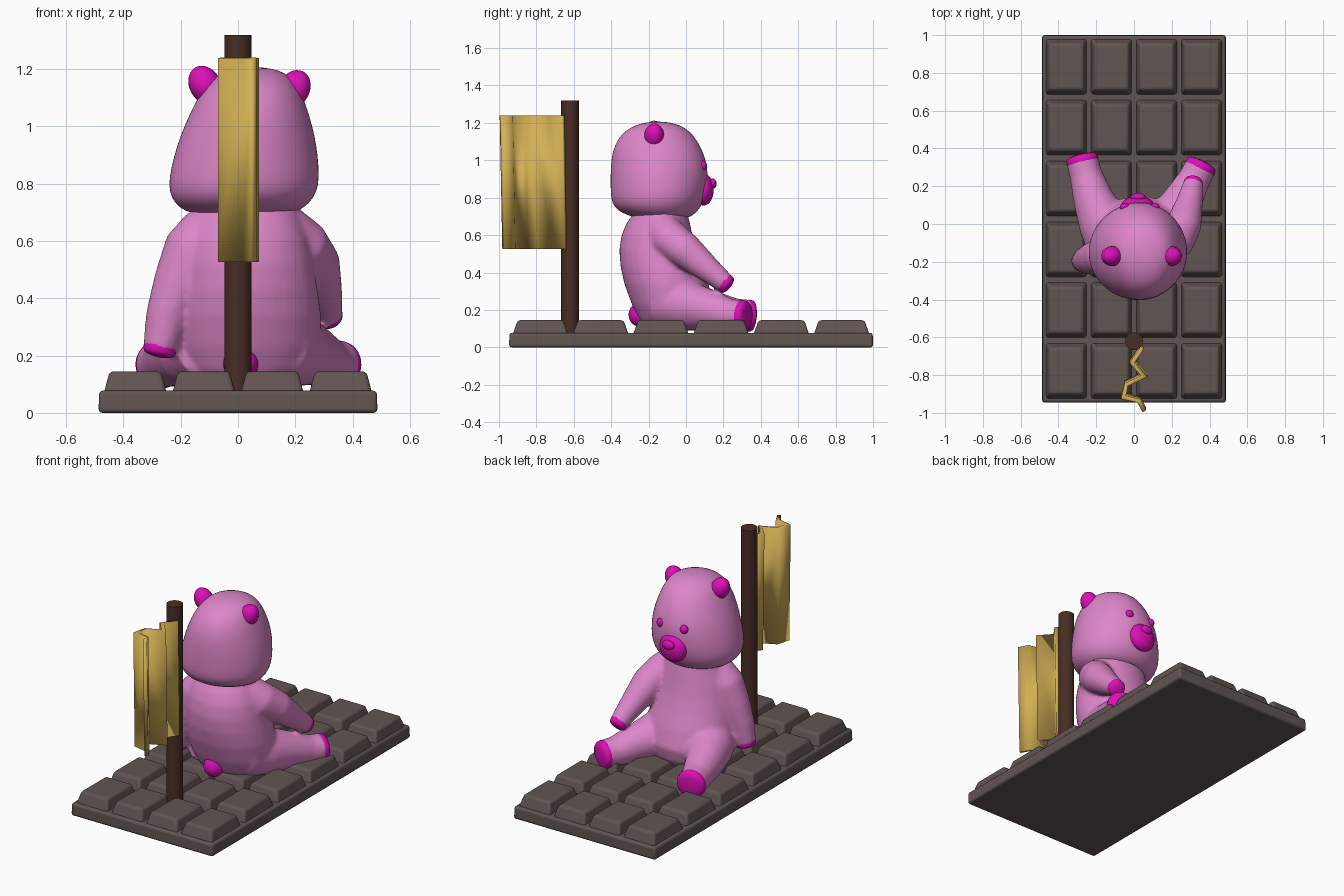
import bpy, bmesh, math
from mathutils import Vector, Matrix, Quaternion

if "Cube" in bpy.data.objects:
    bpy.data.objects.remove(bpy.data.objects["Cube"])


def material(name, rgb):
    m = bpy.data.materials.new(name)
    m.diffuse_color = (*rgb, 1)
    m.use_nodes = True
    m.node_tree.nodes["Principled BSDF"].inputs["Base Color"].default_value = m.diffuse_color
    return m


PINK = material("pink", (0.72, 0.24, 0.58))
MAGENTA = material("magenta", (0.72, 0.005, 0.48))
CHOC = material("chocolate", (0.12, 0.09, 0.085))
WOOD = material("dark_wood", (0.065, 0.026, 0.018))
GOLD = material("gold", (0.65, 0.43, 0.09))


def finish(bm, name, mat, angle=60):
    bmesh.ops.recalc_face_normals(bm, faces=bm.faces)
    me = bpy.data.meshes.new(name)
    bm.to_mesh(me)
    bm.free()
    ob = bpy.data.objects.new(name, me)
    bpy.context.collection.objects.link(ob)
    me.materials.append(mat)
    bpy.ops.object.select_all(action='DESELECT')
    ob.select_set(True)
    bpy.context.view_layer.objects.active = ob
    bpy.ops.object.shade_smooth_by_angle(angle=math.radians(angle))
    return ob


def loft(bm, rings, upright=False, n=32):
    """Closed tube through (centre, radius_u, radius_v) rings."""
    pts = [Vector(r[0]) for r in rings]
    loops = []
    for i, (_, a, b) in enumerate(rings):
        t = pts[min(i + 1, len(pts) - 1)] - pts[max(i - 1, 0)]
        q = Quaternion() if upright else t.to_track_quat('Z', 'Y')
        loops.append([bm.verts.new(pts[i] + q @ Vector((a * math.cos(k * math.tau / n),
                      b * math.sin(k * math.tau / n), 0))) for k in range(n)])
    for p, q in zip(loops, loops[1:]):
        for k in range(n):
            bm.faces.new((p[k], p[(k + 1) % n], q[(k + 1) % n], q[k]))
    bm.faces.new(loops[0][::-1])
    bm.faces.new(loops[-1])


def ball(name, centre, radii, mat, roll=0):
    bm = bmesh.new()
    bmesh.ops.create_uvsphere(bm, u_segments=24, v_segments=14, radius=1,
        matrix=Matrix.Translation(centre) @ Matrix.Rotation(roll, 4, 'Y') @ Matrix.Diagonal((*radii, 1)))
    return finish(bm, name, mat)


def frustum(bm, cx, cy, z0, z1, h0, h1):
    """Box tapering from half-size h0 at z0 to h1 at z1."""
    g = bmesh.ops.create_cube(bm, size=2)
    for v in g['verts']:
        h, z = (h1, z1) if v.co.z > 0 else (h0, z0)
        v.co = (cx + v.co.x * h[0], cy + v.co.y * h[1], z)


# Segmented bar: slab with 4 x 6 tapered blocks
bm = bmesh.new()
frustum(bm, 0, 0.027, 0, 0.078, (0.487, 0.973), (0.485, 0.971))
for i in range(4):
    for j in range(6):
        frustum(bm, (i - 1.5) * 0.239, (j - 2.5) * 0.322 + 0.027, 0.06, 0.145,
                (0.112, 0.152), (0.09, 0.122))
bar = finish(bm, "bar_base", CHOC, 40)
bev = bar.modifiers.new("bevel", 'BEVEL')
bev.width, bev.segments = 0.014, 3

# Pole
bm = bmesh.new()
bmesh.ops.create_cone(bm, cap_ends=True, segments=32, radius1=0.047, radius2=0.047,
                      depth=1.25, matrix=Matrix.Translation((0, -0.62, 0.695)))
finish(bm, "pole", WOOD, 40)

# Folded foil flag
bm = bmesh.new()
zig = [(0.045, -0.65), (-0.01, -0.728), (0.055, -0.80), (-0.04, -0.845),
       (-0.057, -0.912), (0.025, -0.93), (0.055, -0.985)]
cols = [(bm.verts.new((x, y + 0.008, 0.527)), bm.verts.new((x, y - 0.006, 1.24))) for x, y in zig]
for p, q in zip(cols, cols[1:]):
    bm.faces.new((p[0], q[0], q[1], p[1]))
flag = finish(bm, "flag", GOLD, 20)
sol = flag.modifiers.new("thickness", 'SOLIDIFY')
sol.thickness, sol.offset, sol.use_even_offset = 0.022, 0, True

# Limb paths: (centre, radius)
LIMBS = {
    "left_arm": [((-0.10, -0.16, 0.65), 0.09), ((-0.155, -0.17, 0.57), 0.105), ((-0.205, -0.18, 0.45), 0.092),
                 ((-0.25, -0.19, 0.33), 0.074), ((-0.275, -0.195, 0.215), 0.058)],
    "right_arm": [((0.15, -0.14, 0.65), 0.09), ((0.215, -0.09, 0.58), 0.105), ((0.265, 0.0, 0.515), 0.094),
                  ((0.295, 0.12, 0.415), 0.07), ((0.315, 0.22, 0.335), 0.052)],
    "left_leg": [((-0.09, -0.12, 0.25), 0.15), ((-0.16, 0.0, 0.225), 0.135), ((-0.215, 0.13, 0.20), 0.108),
                 ((-0.255, 0.26, 0.175), 0.087), ((-0.277, 0.35, 0.168), 0.085)],
    "right_leg": [((0.12, -0.12, 0.25), 0.15), ((0.19, 0.0, 0.225), 0.135), ((0.26, 0.13, 0.20), 0.105),
                  ((0.32, 0.24, 0.172), 0.085), ((0.358, 0.315, 0.168), 0.083)],
}

# Body: torso and limbs fused
bm = bmesh.new()
torso = [(0.09, -0.20, 0.08, 0.16), (0.15, -0.25, 0.13, 0.23), (0.23, -0.29, 0.15, 0.26),
         (0.34, -0.33, 0.12, 0.262), (0.43, -0.35, 0.085, 0.25), (0.52, -0.357, 0.055, 0.235),
         (0.60, -0.345, 0.035, 0.22), (0.66, -0.32, 0.022, 0.20), (0.71, -0.285, 0.01, 0.185),
         (0.78, -0.27, 0.0, 0.17)]
loft(bm, [((0.028, (a + b) / 2, z), rx, (b - a) / 2) for z, a, b, rx in torso], True)
for path in LIMBS.values():
    loft(bm, [(p, r, r) for p, r in path])
body = finish(bm, "body", PINK)
rem = body.modifiers.new("fuse", 'REMESH')
rem.mode, rem.voxel_size, rem.use_smooth_shade = 'VOXEL', 0.012, True
smo = body.modifiers.new("soften", 'SMOOTH')
smo.factor, smo.iterations = 0.5, 8

# Paw pads capping each limb
for name, path in LIMBS.items():
    end, r = Vector(path[-1][0]), path[-1][1]
    d = (end - Vector(path[-2][0])).normalized()
    bm = bmesh.new()
    loft(bm, [(end + d * o, r * s, r * s) for o, s in
              ((-0.03, 0.97), (-0.02, 1.01), (0.0, 0.98), (0.01, 0.88), (0.016, 0.65), (0.02, 0.3))])
    finish(bm, name + "_pad", MAGENTA)

# Head, leaning slightly sideways
head = [(0.69, -0.26, 0.01, 0.15), (0.705, -0.31, 0.035, 0.20), (0.73, -0.365, 0.065, 0.235),
        (0.77, -0.397, 0.09, 0.259), (0.82, -0.404, 0.108, 0.264), (0.90, -0.405, 0.118, 0.252),
        (0.97, -0.403, 0.115, 0.235), (1.03, -0.397, 0.098, 0.214), (1.09, -0.378, 0.07, 0.19),
        (1.14, -0.345, 0.035, 0.163), (1.175, -0.30, -0.005, 0.132), (1.198, -0.24, -0.06, 0.09),
        (1.207, -0.18, -0.12, 0.03)]
bm = bmesh.new()
loft(bm, [((0.02 + 0.08 * (z - 0.8), (a + b) / 2, z), rx, (b - a) / 2) for z, a, b, rx in head], True)
sub = finish(bm, "head", PINK).modifiers.new("smooth", 'SUBSURF')
sub.levels = sub.render_levels = 1

# Ears, face and tail
for side, label, z in ((-1, "left", 1.145), (1, "right", 1.13)):
    ball(label + "_ear", (0.04 + side * 0.155, -0.17, z), (0.055, 0.053, 0.07), MAGENTA, side * 0.5)
    ball(label + "_eye", (0.03 + side * 0.08, 0.09, 0.972), (0.025, 0.022, 0.026), MAGENTA)
ball("muzzle", (0.02, 0.095, 0.843), (0.088, 0.053, 0.085), MAGENTA)
ball("nose", (0.022, 0.142, 0.875), (0.04, 0.022, 0.028), MAGENTA)
ball("tail", (0.01, -0.245, 0.175), (0.062, 0.062, 0.065), MAGENTA)
